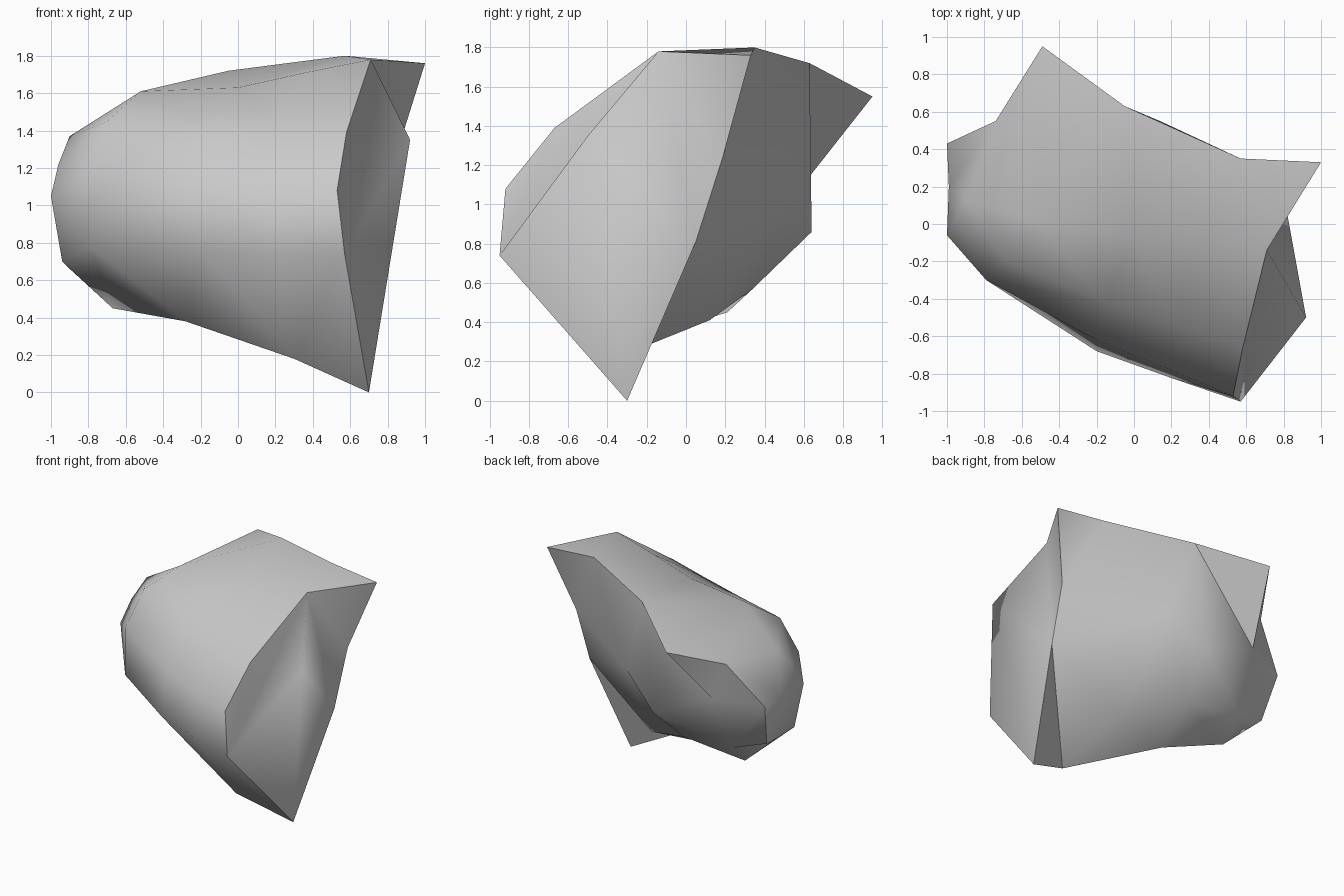
import bpy
import bmesh
import math
from mathutils import Vector

default_cube = bpy.data.objects.get("Cube")
if default_cube:
    bpy.data.objects.remove(default_cube, do_unlink=True)


def make_material(name, colour):
    material = bpy.data.materials.new(name)
    material.use_nodes = True
    material.diffuse_color = colour
    shader = next(n for n in material.node_tree.nodes if n.type == "BSDF_PRINCIPLED")
    shader.inputs["Base Color"].default_value = colour
    return material


def triangulate(bm):
    bmesh.ops.triangulate(bm, faces=[f for f in bm.faces if len(f.verts) > 3],
                          quad_method="SHORT_EDGE")


def close_with_fan(bm, ring, tip):
    """Close an open ring of vertices with triangles meeting at one tip."""
    tip_vertex = bm.verts.new(Vector(tip))
    for index, vertex in enumerate(ring):
        bm.faces.new((vertex, ring[index - 1], tip_vertex))


def bridge_rings(bm, first, second):
    """Join two rings that have matching vertex counts with quads."""
    for index in range(len(first)):
        bm.faces.new((first[index - 1], first[index], second[index], second[index - 1]))


def set_shading(bm, left_face):
    """Smooth all faces, but keep the left rim and steep folds crisp."""
    for face in bm.faces:
        face.smooth = True
    for edge in bm.edges:
        capped = sum(face in left_face for face in edge.link_faces)
        steep = edge.calc_face_angle(0) > math.radians(60)
        edge.smooth = capped == len(edge.link_faces) or (not capped and not steep)


def loft_rock(name, sections, peak, end_tip, material):
    bm = bmesh.new()
    rings = [[bm.verts.new(Vector(point)) for point in section] for section in sections]

    # Left face: flat front panel, jutting peak and sunken back panel
    top, brow, cheek, jaw, foot, low_back, mid_back, high_back = rings[0]
    bm.faces.new((top, brow, cheek, jaw))
    close_with_fan(bm, (top, jaw, foot, low_back), peak)
    bm.faces.new((top, low_back, mid_back))
    bm.faces.new((top, mid_back, high_back))
    triangulate(bm)
    left_face = set(bm.faces)

    # Sides and right face
    for first, second in zip(rings, rings[1:]):
        bridge_rings(bm, first, second)
    close_with_fan(bm, rings[-1], end_tip)

    # Folds under the left foot and below the back overhang
    bmesh.ops.connect_verts(bm, verts=[low_back, rings[1][4]])
    bmesh.ops.connect_verts(bm, verts=[rings[2][7], rings[3][6]])
    triangulate(bm)
    bmesh.ops.recalc_face_normals(bm, faces=bm.faces[:])
    set_shading(bm, left_face)

    mesh = bpy.data.meshes.new(name)
    bm.to_mesh(mesh)
    bm.free()
    mesh.materials.append(material)
    rock = bpy.data.objects.new(name, mesh)
    bpy.context.collection.objects.link(rock)


# Each section runs from the top, down the front, under, and up the back
left_rim = [(.71, -.14, 1.78), (.58, -.67, 1.39), (.53, -.92, 1.08), (.57, -.95, .74),
            (.7, -.3, 0), (.82, .05, .81), (.84, .19, 1.25), (1, .33, 1.76)]
left_body = [(.36, -.1, 1.71), (.22, -.55, 1.39), (.17, -.77, 1.08), (.19, -.82, .74),
             (.3, -.45, .18), (.22, .12, .41), (.14, .55, 1.09), (.57, .35, 1.8)]
middle = [(0, -.06, 1.63), (-.15, -.42, 1.4), (-.2, -.62, 1.1), (-.2, -.68, .75),
          (-.28, -.02, .38), (-.22, .34, .57), (-.16, .64, .86), (-.05, .63, 1.72)]
right_body = [(-.52, .01, 1.61), (-.7, -.19, 1.45), (-.79, -.3, 1.16), (-.79, -.3, .78),
              (-.67, .21, .45), (-.68, .38, .62), (-.64, .58, 1.08), (-.49, .95, 1.55)]
right_end = [(-.9, .13, 1.37), (-.96, .02, 1.22), (-1, -.06, 1.05), (-.94, -.03, .7),
             (-.91, .15, .67), (-.94, .32, .7), (-1, .43, 1.05), (-.74, .55, 1.37)]

# Rock body
stone_grey = make_material("stone grey", (.6, .6, .6, 1))
loft_rock("rock_body",
          [left_rim, left_body, middle, right_body, right_end],
          peak=(.92, -.5, 1.35), end_tip=(-.99, .2, 1.05),
          material=stone_grey)
